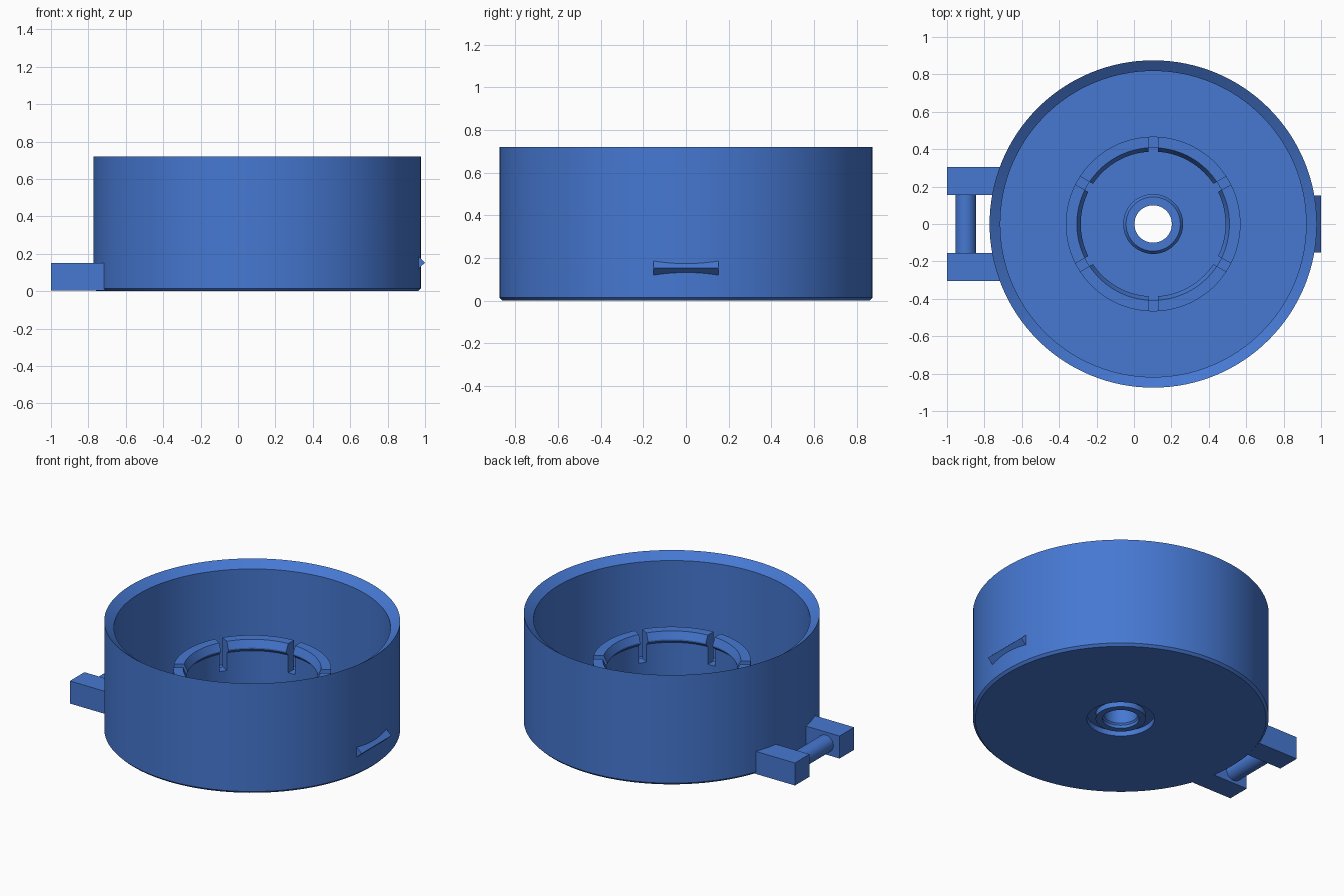
import bpy, bmesh, math
from mathutils import Matrix, Vector

cube = bpy.data.objects.get("Cube")
if cube:
    bpy.data.objects.remove(cube, do_unlink=True)

CX = 0.1025          # axis of the round cup
FLOOR = 0.06

blue = bpy.data.materials.new("plastic_blue")
blue.use_nodes = True
colour = (0.061, 0.188, 0.645, 1)
blue.diffuse_color = colour
blue.node_tree.nodes["Principled BSDF"].inputs["Base Color"].default_value = colour


def finish(name, bm, smooth=True):
    bmesh.ops.recalc_face_normals(bm, faces=bm.faces)
    mesh = bpy.data.meshes.new(name)
    bm.to_mesh(mesh)
    bm.free()
    mesh.materials.append(blue)
    obj = bpy.data.objects.new(name, mesh)
    bpy.context.collection.objects.link(obj)
    bpy.ops.object.select_all(action='DESELECT')
    obj.select_set(True)
    bpy.context.view_layer.objects.active = obj
    if smooth:
        bpy.ops.object.shade_smooth_by_angle(angle=math.radians(25))
    return obj


def lathe(name, profile, steps=128):
    """Spin a closed (radius, height) outline around the cup axis."""
    bm = bmesh.new()
    verts = [bm.verts.new((CX + r, 0, z)) for r, z in profile]
    edges = [bm.edges.new((verts[i - 1], verts[i])) for i in range(len(verts))]
    bmesh.ops.spin(bm, geom=verts + edges, cent=(CX, 0, 0), axis=(0, 0, 1),
                   angle=math.tau, steps=steps, use_merge=True)
    bmesh.ops.remove_doubles(bm, verts=bm.verts, dist=1e-5)
    return finish(name, bm)


def add_box(bm, low, high, turn=Matrix()):
    low, high = Vector(low), Vector(high)
    place = Matrix.Translation((low + high) / 2) @ Matrix.Diagonal((*(high - low), 1))
    bmesh.ops.create_cube(bm, size=1, matrix=turn @ place)


# Cup: wall with sloped rim, floor, centre boss with hole, groove underneath
lathe("cup", [
    (0.2, 0), (0.86, 0), (0.875, 0.015), (0.875, 0.72), (0.818, 0.678),
    (0.818, FLOOR), (0.16, FLOOR), (0.16, 0.1), (0.145, 0.12), (0.1, 0.12),
    (0.1, 0.03), (0.108, 0.02), (0.108, 0), (0.148, 0), (0.148, 0.035), (0.2, 0.035)])

# Inner collar with a snap lip, cut by six slots
collar = lathe("snap_collar", [
    (0.467, FLOOR - 0.01), (0.467, 0.41), (0.408, 0.41), (0.387, 0.365),
    (0.387, 0.355), (0.408, 0.335), (0.408, FLOOR - 0.01)])

bm = bmesh.new()
for i in range(6):
    turn = Matrix.Translation((CX, 0, 0)) @ Matrix.Rotation(math.radians(30 + 60 * i), 4, 'Z')
    add_box(bm, (0.3, -0.025, 0.22), (0.55, 0.025, 0.5), turn)
cutter = finish("slot_cutter", bm, smooth=False)
cutter.hide_render = True

cut = collar.modifiers.new("slots", 'BOOLEAN')
cut.operation = 'DIFFERENCE'
cut.solver = 'EXACT'
cut.object = cutter
bpy.context.view_layer.objects.active = collar
bpy.ops.object.modifier_apply(modifier=cut.name)
bpy.data.objects.remove(cutter, do_unlink=True)

# Hinge arms on the right side
for name, y in (("hinge_arm_front", -0.23), ("hinge_arm_back", 0.23)):
    bm = bmesh.new()
    add_box(bm, (-1, y - 0.075, 0.003), (-0.71, y + 0.075, 0.15))
    finish(name, bm, smooth=False)

# Hinge pin between the arms
bm = bmesh.new()
bmesh.ops.create_cone(bm, cap_ends=True, segments=48, radius1=0.055, radius2=0.055, depth=0.33,
                      matrix=Matrix.Translation((-0.9, 0, 0.075)) @ Matrix.Rotation(math.pi / 2, 4, 'X'))
finish("hinge_pin", bm)

# Wedge-shaped catch on the left side
bm = bmesh.new()
tri = [bm.verts.new(p) for p in ((1, -0.153, 0.153), (0.945, -0.153, 0.204), (0.945, -0.153, 0.102))]
face = bm.faces.new(tri)
side = bmesh.ops.extrude_face_region(bm, geom=[face])["geom"]
bmesh.ops.translate(bm, vec=(0, 0.306, 0), verts=[v for v in side if isinstance(v, bmesh.types.BMVert)])
finish("catch", bm, smooth=False)
